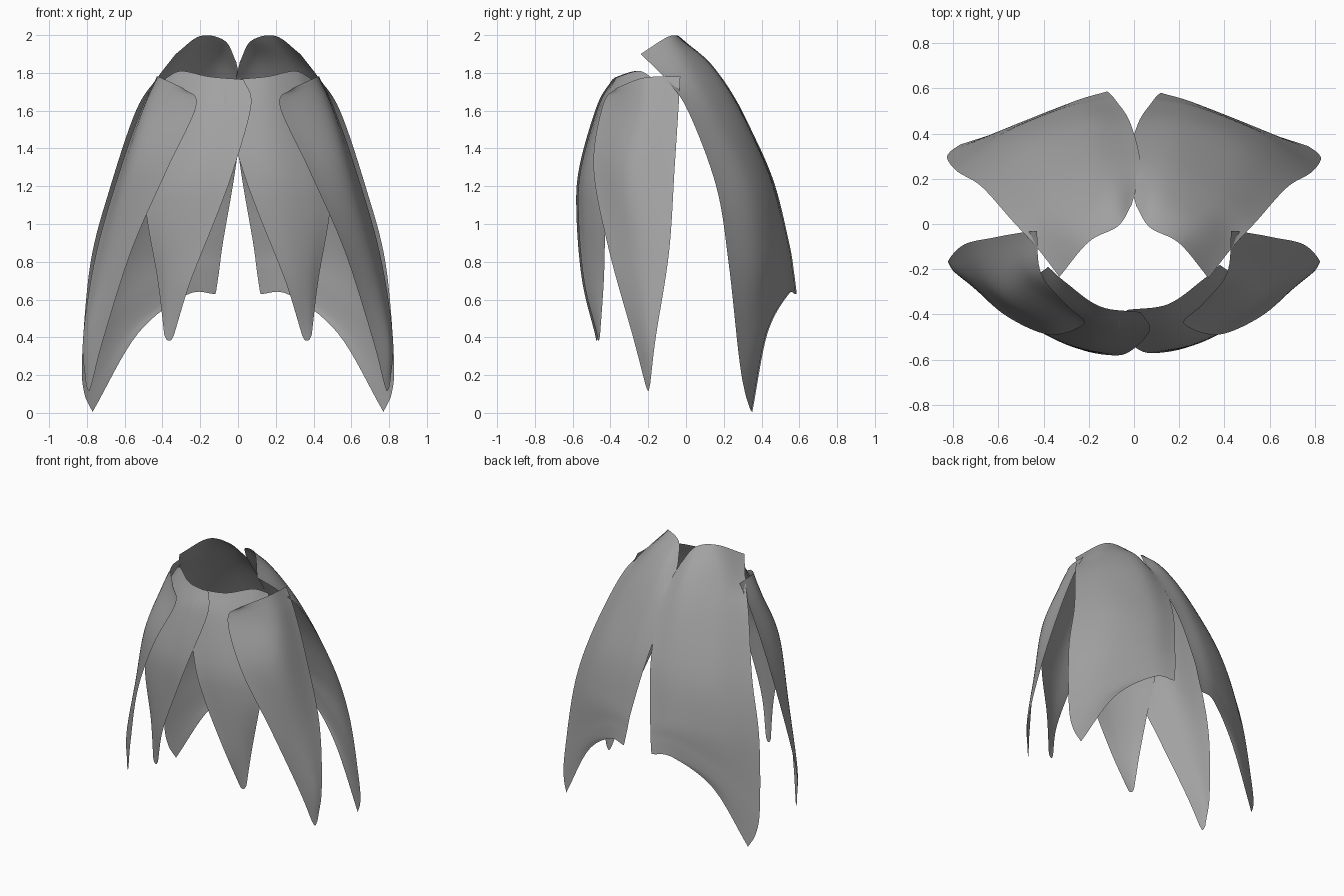
import bpy
from mathutils import Vector

old_cube = bpy.data.objects.get("Cube")
if old_cube:
    bpy.data.objects.remove(old_cube, do_unlink=True)

# One plain grey cloth
cloth = bpy.data.materials.new("grey_cloth")
cloth.use_nodes = True
cloth_colour = (0.36, 0.36, 0.36, 1)
cloth.diffuse_color = cloth_colour
cloth.node_tree.nodes["Principled BSDF"].inputs["Base Color"].default_value = cloth_colour


def smooth_path(points, steps):
    """Pass a smooth curve through the points, sampling each span evenly."""
    first = points[0] * 2 - points[1]
    last = points[-1] * 2 - points[-2]
    padded = [first] + list(points) + [last]
    path = []
    for before, start, end, after in zip(padded, padded[1:], padded[2:], padded[3:]):
        for step in range(steps):
            t = step / steps
            slope_in = (end - before) / 2
            slope_out = (after - start) / 2
            ease = t * t * (3 - 2 * t)
            path.append(start * (1 - ease) + end * ease
                        + slope_in * t * (1 - t) ** 2
                        - slope_out * t * t * (1 - t))
    path.append(points[-1])
    return path


def build_panel(name, sections, side, shift):
    """Loft a cloth sheet through its sections, running from waist to hem."""
    rows = [smooth_path([Vector(p) for p in section], 8) for section in sections]
    columns = [smooth_path(column, 8) for column in zip(*rows)]
    height = len(columns[0])
    verts = [(p.x * side, p.y + shift, p.z) for column in columns for p in column]
    faces = []
    for c in range(len(columns) - 1):
        for r in range(height - 1):
            a = c * height + r
            quad = (a, a + 1, a + height + 1, a + height)
            faces.append(quad if side > 0 else quad[::-1])
    mesh = bpy.data.meshes.new(name)
    mesh.from_pydata(verts, [], faces)
    mesh.materials.append(cloth)
    mesh.update()
    panel = bpy.data.objects.new(name, mesh)
    bpy.context.collection.objects.link(panel)
    for polygon in mesh.polygons:
        polygon.use_smooth = True


# Sections run from the inner edge to the outer edge of each panel
back_panel = [
    [(.01, .08, 1.86), (.07, -.015, 1.97), (.2, -.085, 1.995), (.33, -.24, 1.9)],
    [(-.015, .18, 1.74), (.12, .13, 1.84), (.31, .03, 1.82), (.43, -.11, 1.77)],
    [(-.025, .29, 1.59), (.17, .28, 1.6), (.385, .17, 1.59), (.54, .01, 1.6)],
    [(.02, .45, 1.25), (.22, .44, 1.22), (.47, .34, 1.2), (.675, .16, 1.2)],
    [(.08, .54, .9), (.28, .505, .9), (.56, .39, .85), (.78, .225, .8)],
    [(.1, .565, .75), (.29, .52, .74), (.58, .405, .57), (.825, .28, .3)],
    [(.115, .578, .65), (.28, .53, .65), (.56, .42, .46), (.815, .312, .11)],
    [(.12, .58, .63), (.27, .535, .625), (.53, .425, .42), (.77, .345, .005)],
]
side_petal = [
    [(.29, -.37, 1.72), (.41, -.22, 1.775), (.43, -.03, 1.78)],
    [(.22, -.44, 1.63), (.47, -.25, 1.61), (.51, -.04, 1.61)],
    [(.37, -.49, 1.3), (.57, -.31, 1.3), (.62, -.06, 1.3)],
    [(.56, -.41, .87), (.69, -.25, .85), (.75, -.09, .85)],
    [(.71, -.28, .4), (.79, -.215, .4), (.82, -.16, .4)],
    [(.775, -.215, .15), (.79, -.2, .115), (.805, -.19, .15)],
]
front_petal = [
    [(-.03, -.38, 1.765), (.15, -.355, 1.78), (.3, -.25, 1.81), (.38, -.18, 1.775)],
    [(-.07, -.46, 1.63), (.16, -.445, 1.6), (.33, -.35, 1.6), (.45, -.24, 1.6)],
    [(.02, -.555, 1.3), (.2, -.53, 1.3), (.36, -.46, 1.3), (.5, -.36, 1.3)],
    [(.11, -.57, 1.05), (.25, -.54, 1.05), (.38, -.485, 1.05), (.485, -.42, 1.05)],
    [(.25, -.54, .7), (.32, -.51, .7), (.38, -.475, .7), (.425, -.435, .7)],
    [(.34, -.47, .41), (.355, -.465, .385), (.375, -.46, .385), (.39, -.455, .41)],
]

# Mirror every panel; the right panels lap over the left ones at the middle
panels = (("back_panel", back_panel, 0.006),
          ("side_petal", side_petal, 0),
          ("front_petal", front_petal, -0.01))
for name, sections, lap in panels:
    build_panel(name + "_left", sections, 1, 0)
    build_panel(name + "_right", sections, -1, lap)
